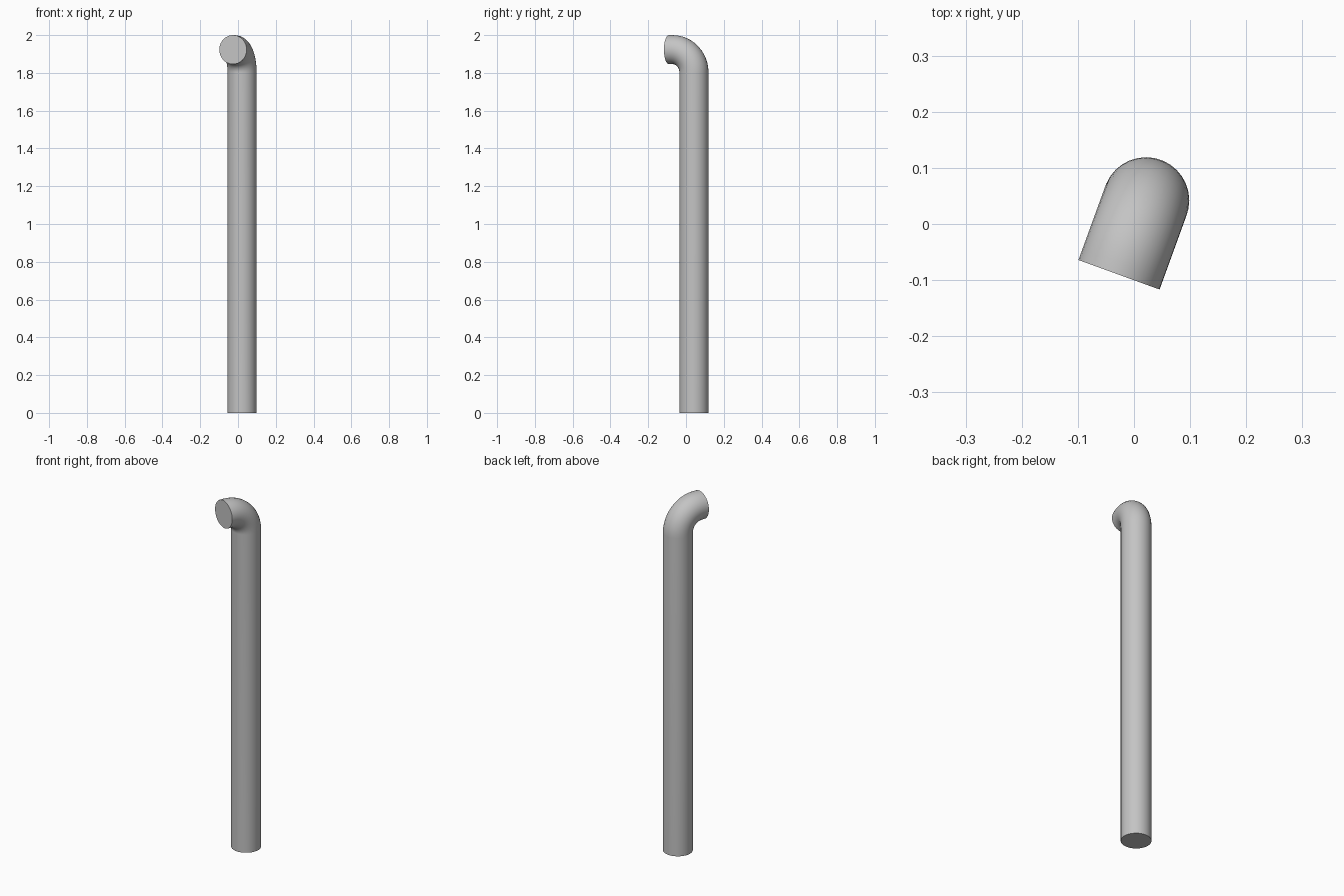
import bpy
import bmesh
import math
from mathutils import Vector

cube = bpy.data.objects.get("Cube")
if cube:
    bpy.data.objects.remove(cube, do_unlink=True)

RADIUS = 0.077
BEND = 0.12
SIDES = 32
BASE = Vector((0.0215, 0.042, 0.0))
BEND_START = 2.0 - RADIUS - BEND
OUTLET_LENGTH = 0.021
heading = math.radians(20)
outward = Vector((-math.sin(heading), -math.cos(heading), 0.0))
up = Vector((0, 0, 1))

grey = bpy.data.materials.new("grey metal")
grey.use_nodes = True
colour = (0.55, 0.55, 0.55, 1.0)
grey.diffuse_color = colour
grey.node_tree.nodes["Principled BSDF"].inputs["Base Color"].default_value = colour

bm = bmesh.new()


def extend(edges, offset):
    """Extrude an open ring along an offset and return the new ring's edges."""
    geom = bmesh.ops.extrude_edge_only(bm, edges=edges)["geom"]
    verts = [g for g in geom if isinstance(g, bmesh.types.BMVert)]
    bmesh.ops.translate(bm, verts=verts, vec=offset)
    return [g for g in geom if isinstance(g, bmesh.types.BMEdge)]


# Upright shaft
bmesh.ops.create_circle(bm, segments=SIDES, radius=RADIUS)
bmesh.ops.translate(bm, verts=bm.verts[:], vec=BASE)
foot = bm.edges[:]
ring = extend(foot, up * BEND_START)

# Quarter-turn elbow
ring_verts = list({v for e in ring for v in e.verts})
turn = bmesh.ops.spin(
    bm, geom=ring_verts + ring, cent=BASE + up * BEND_START + outward * BEND,
    axis=up.cross(outward), angle=math.pi / 2, steps=12)
ring = [g for g in turn["geom_last"] if isinstance(g, bmesh.types.BMEdge)]

# Short straight outlet and flat end caps
mouth = extend(ring, outward * OUTLET_LENGTH)
for rim in (foot, mouth):
    bmesh.ops.contextual_create(bm, geom=rim)
bmesh.ops.recalc_face_normals(bm, faces=bm.faces[:])

mesh = bpy.data.meshes.new("bent_pipe")
bm.to_mesh(mesh)
bm.free()
mesh.materials.append(grey)
pipe = bpy.data.objects.new("bent_pipe", mesh)
bpy.context.collection.objects.link(pipe)

# Smooth tube with crisp end rims
bpy.ops.object.select_all(action='DESELECT')
pipe.select_set(True)
bpy.context.view_layer.objects.active = pipe
bpy.ops.object.shade_smooth_by_angle(angle=math.radians(40))
